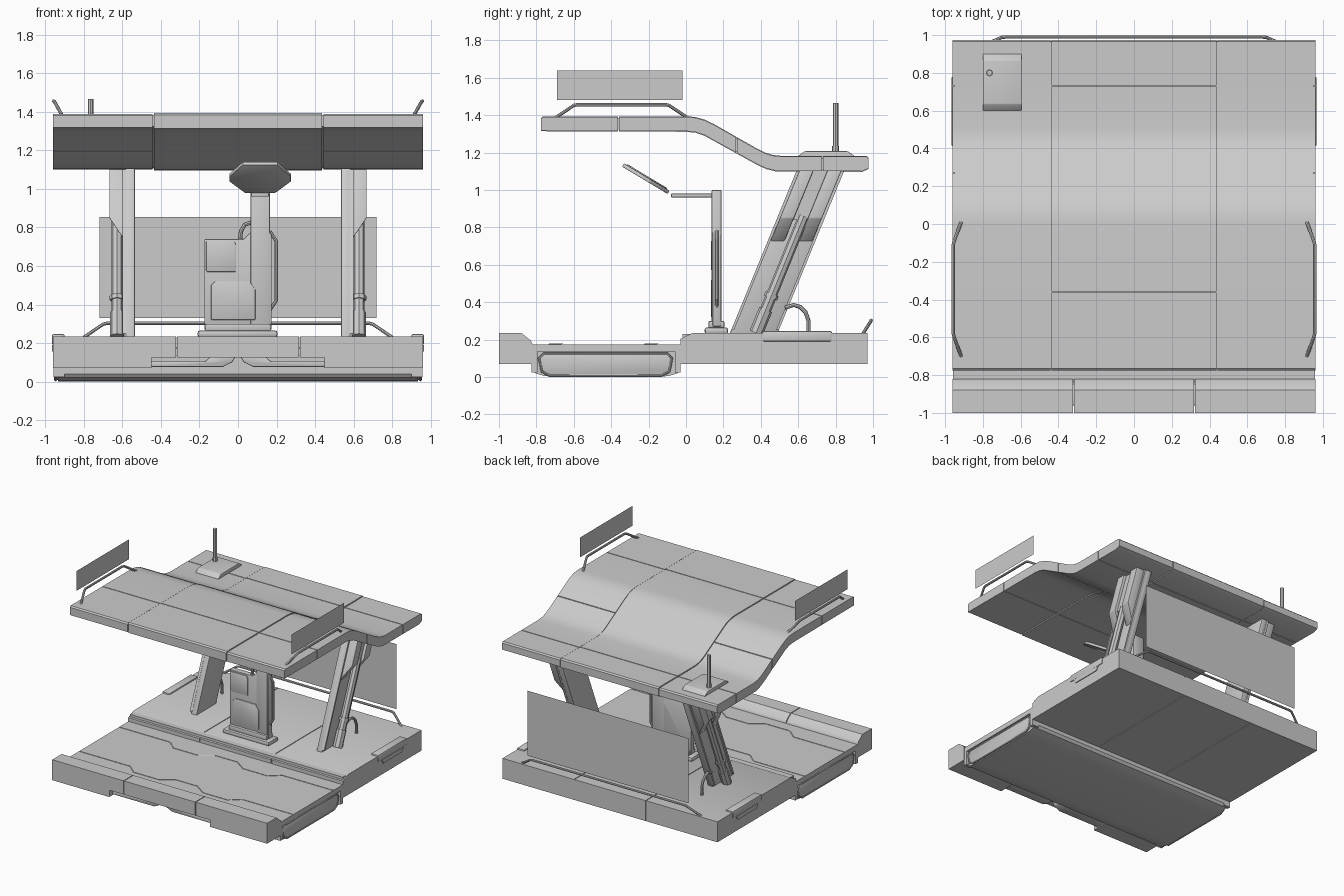
import bpy, bmesh, math
from mathutils import Vector


def prism(name, pts, axis, a, b, bevel=0.0, shear=0.0):
    """Extrude a 2D outline along an axis; shear slides y with height."""
    def place(p, t):
        u, v = p
        co = {'x': (t, u, v), 'y': (u, t, v), 'z': (u, v, t)}[axis]
        return (co[0], co[1] + shear * (co[2] - 0.235), co[2])
    bm = bmesh.new()
    lo = [bm.verts.new(place(p, a)) for p in pts]
    hi = [bm.verts.new(place(p, b)) for p in pts]
    n = len(pts)
    bm.faces.new(lo)
    bm.faces.new(hi[::-1])
    for i in range(n):
        bm.faces.new((lo[i], hi[i], hi[(i + 1) % n], lo[(i + 1) % n]))
    bmesh.ops.recalc_face_normals(bm, faces=bm.faces)
    me = bpy.data.meshes.new(name)
    bm.to_mesh(me)
    bm.free()
    ob = bpy.data.objects.new(name, me)
    bpy.context.collection.objects.link(ob)
    if bevel:
        m = ob.modifiers.new("bevel", 'BEVEL')
        m.width, m.segments, m.limit_method = bevel, 2, 'ANGLE'
    return ob


def box(name, x0, x1, y0, y1, z0, z1, bevel=0.0):
    return prism(name, [(x0, y0), (x1, y0), (x1, y1), (x0, y1)], 'z', z0, z1, bevel)


def tube(name, pts, r, cyclic=False):
    cu = bpy.data.curves.new(name, 'CURVE')
    cu.dimensions, cu.bevel_depth, cu.bevel_resolution = '3D', r, 2
    cu.use_fill_caps = True
    sp = cu.splines.new('POLY')
    sp.points.add(len(pts) - 1)
    for p, co in zip(sp.points, pts):
        p.co = (*co, 1)
    sp.use_cyclic_u = cyclic
    ob = bpy.data.objects.new(name, cu)
    bpy.context.collection.objects.link(ob)
    return ob


def sheet(name, corners):
    me = bpy.data.meshes.new(name)
    me.from_pydata(corners, [], [(0, 1, 2, 3)])
    bpy.context.collection.objects.link(bpy.data.objects.new(name, me))


G = 0.003  # half width of panel seams

# Base: low deck, rounded belly, rear platform and front bumper in three segments
prism("low_deck", [(-0.85, 0.135), (-0.85, 0.175), (0, 0.175), (0, 0.135)], 'x', -0.957, 0.957)
prism("belly", [(-0.82, 0.15), (-0.82, 0.04), (-0.805, 0.02), (-0.76, 0.006), (-0.7, 0), (-0.15, 0),
                (-0.09, 0.006), (-0.045, 0.02), (-0.03, 0.04), (-0.03, 0.15)], 'x', -0.935, 0.935)
rear = [(-0.03, 0.07), (-0.03, 0.205), (0.035, 0.235), (0.97, 0.235), (0.97, 0.07)]
for i, (x0, x1) in enumerate([(-0.96, -0.32 - G), (-0.32 + G, 0.32 - G), (0.32 + G, 0.96)]):
    prism(f"rear_platform_{i}", rear, 'x', x0, x1)
box("platform_core", -0.95, 0.95, -0.02, 0.965, 0.076, 0.23)
mid = [(-1, 0.125), (-1, 0.235), (-0.88, 0.235), (-0.83, 0.195), (-0.82, 0.175), (-0.82, 0.125)]
prism("bumper_middle", mid, 'x', -0.32 + G, 0.32 - G)
for s in (-1, 1):
    prism("bumper_side", [(y, 0.07 if z == 0.125 else z) for y, z in mid], 'x', s * 0.45, s * 0.96)
    prism("bumper_inner", mid, 'x', s * (0.32 + G), s * 0.45)
    # Bent front hook bars in the bumper notch
    prism("front_hook", [(s * x, z) for x, z in [(0.01, 0.135), (0.03, 0.1), (0.08, 0.076), (0.45, 0.076),
          (0.45, 0.105), (0.17, 0.105), (0.14, 0.135)]], 'y', -0.96, -0.84, 0.006)

    # Side pod with a rim
    pod = [(-0.73, 0.008), (-0.13, 0.008), (-0.09, 0.03), (-0.075, 0.1), (-0.1, 0.125),
           (-0.76, 0.125), (-0.785, 0.1), (-0.77, 0.03)]
    prism("side_pod", pod, 'x', s * 0.9, s * 0.95, 0.006)
    tube("pod_rim", [(s * 0.947, y, z) for y, z in pod], 0.007, True)
    for y0, y1 in ((-0.825, -0.795), (-0.06, -0.03)):
        box("pod_end", s * 0.9, s * 0.957, y0, y1, 0.025, 0.135)

    # Side step latch on the platform edge
    box("side_latch", s * 0.9, s * 0.966, 0.41, 0.78, 0.19, 0.246, 0.008)
    prism("latch_lip", [(0.46, 0.19), (0.475, 0.157), (0.715, 0.157), (0.735, 0.19)], 'x', s * 0.93, s * 0.966)

    # Leaning pillar with a wider head
    prism("pillar", [(s * x, z) for x, z in [(0.535, 0.23), (0.535, 1.12), (0.585, 1.12), (0.585, 0.23)]],
          'y', 0.235, 0.49, 0.008, 0.41)
    head = [(s * x, z) for x, z in [(0.58, 0.72), (0.58, 1.12), (0.668, 1.12), (0.668, 0.85)]]
    for y0, y1 in ((0.25, 0.325), (0.4, 0.475)):
        prism("pillar_head_cheek", head, 'y', y0, y1, 0.005, 0.41)
    prism("pillar_head_back", [(s * x, z) for x, z in [(0.58, 0.84), (0.58, 1.12), (0.645, 1.12), (0.645, 0.84)]],
          'y', 0.3, 0.42, 0, 0.41)
    for y in (0.235, 0.475):
        prism("pillar_edge_strip", [(s * x, z) for x, z in [(0.58, 0.25), (0.58, 1.1), (0.6, 1.1), (0.6, 0.25)]],
              'y', y, y + 0.015, 0, 0.41)

    # Piston outside the pillar
    lo, hi = Vector((s * 0.628, 0.375, 0.235)), Vector((s * 0.628, 0.63, 0.86))
    for nm, a, b, r in (("piston_foot", 0, 0.2, 0.037), ("piston_barrel", 0.18, 0.34, 0.03),
                        ("piston_collar", 0.3, 0.335, 0.038), ("piston_rod", 0.3, 1, 0.029)):
        tube(nm, [lo.lerp(hi, a), lo.lerp(hi, b)], r)
    # Hose behind the pillar
    tube("hose", [(s * 0.6, y, z) for y, z in [(0.53, 0.37), (0.575, 0.385), (0.61, 0.375), (0.64, 0.345),
                                                (0.655, 0.3), (0.655, 0.235)]], 0.011)

    # Roof side rail and floating sign sheet
    tube("roof_rail", [(s * 0.915, -0.7, 1.385), (s * 0.952, -0.6, 1.452), (s * 0.957, -0.58, 1.456),
                       (s * 0.957, -0.11, 1.456), (s * 0.952, -0.09, 1.452), (s * 0.915, 0.01, 1.385)], 0.009)
    sheet("roof_sign", [(s * 0.96, -0.69, 1.48), (s * 0.96, -0.02, 1.48), (s * 0.96, -0.02, 1.64), (s * 0.96, -0.69, 1.64)])

# Rear rail and rear sign sheet
tube("rear_rail", [(-0.8, 0.945, 0.23), (-0.7, 0.988, 0.298), (-0.68, 0.99, 0.303), (0.68, 0.99, 0.303),
                   (0.7, 0.988, 0.298), (0.8, 0.945, 0.23)], 0.009)
sheet("rear_sign", [(-0.72, 0.995, 0.33), (0.72, 0.995, 0.33), (0.72, 0.995, 0.855), (-0.72, 0.995, 0.855)])

# Thin zigzag trim lines on the low deck
for y in (-0.15, -0.66):
    tube("deck_trim", [(x, y + d, 0.174) for x, d in [(-0.95, 0), (-0.5, 0), (-0.42, -0.07), (-0.2, -0.07), (-0.1, 0),
                       (0.1, 0), (0.2, -0.07), (0.42, -0.07), (0.5, 0), (0.95, 0)]], 0.005)

# Roof: S-shaped shell split into panels over a slightly smaller core
TOP = [(-0.775, 1.38), (-0.765, 1.39), (0, 1.39), (0.05, 1.386), (0.1, 1.372), (0.15, 1.348), (0.38, 1.217),
       (0.42, 1.197), (0.46, 1.184), (0.51, 1.178), (0.965, 1.178), (0.975, 1.168)]
BOT = [(-0.775, 1.318), (0, 1.315), (0.05, 1.31), (0.1, 1.293), (0.38, 1.138), (0.43, 1.115), (0.48, 1.103),
       (0.94, 1.1), (0.975, 1.115)]


def height(line, y):
    for (a, za), (b, zb) in zip(line, line[1:]):
        if y <= b:
            return za + (zb - za) * (y - a) / (b - a)
    return line[-1][1]


def roof_panel(name, x0, x1, y0, y1, grow=0.0):
    def side(line, g):
        ys = [y0] + [p[0] for p in line if y0 < p[0] < y1] + [y1]
        return [(y, height(line, y) + g) for y in ys]
    return prism(name, side(BOT, -grow) + side(TOP, grow)[::-1], 'x', x0, x1)


roof_panel("roof_core", -0.95, 0.95, -0.765, 0.965, -0.006)
outer, inner = [-0.775, -0.36, 0.27, 0.73, 0.975], [-0.775, -0.36, 0.73, 0.975]
for x0, x1, cuts in ((-0.96, -0.44, outer), (-0.44, 0.44, inner), (0.44, 0.96, outer)):
    for y0, y1 in zip(cuts, cuts[1:]):
        roof_panel("roof_panel", x0 + G * (x0 > -0.9), x1 - G * (x1 < 0.9), y0 + G * (y0 > -0.7),
                   y1 - G * (y1 < 0.9), 0.004 if cuts is inner else 0)

# Antenna and its base
prism("antenna_base", [(0.6, 1.17), (0.6, 1.182), (0.635, 1.207), (0.865, 1.207), (0.9, 1.182), (0.9, 1.17)],
      'x', -0.8, -0.595, 0.004)
tube("antenna_socket", [(-0.765, 0.8, 1.2), (-0.765, 0.8, 1.235)], 0.019)
tube("antenna", [(-0.765, 0.8, 1.2), (-0.765, 0.8, 1.455), (-0.765, 0.8, 1.466)], 0.015)

# Control console: foot, column, cabinet, side handle and hose
box("console_foot", -0.21, 0.205, 0.1, 0.225, 0.23, 0.265, 0.012)
box("console_plinth", -0.17, 0.17, 0.12, 0.205, 0.26, 0.3, 0.008)
box("console_column", 0.065, 0.165, 0.137, 0.19, 0.26, 1.0, 0.006)
prism("console_cabinet", [(-0.175, 0.27), (-0.175, 0.74), (0.03, 0.74), (0.07, 0.78), (0.165, 0.78), (0.175, 0.76),
                          (0.175, 0.27)], 'y', 0.142, 0.188, 0.006)
prism("cabinet_upper_door", [(-0.165, 0.57), (-0.165, 0.73), (-0.02, 0.73), (-0.01, 0.71), (-0.01, 0.57)],
      'y', 0.134, 0.15, 0.004)
prism("cabinet_lower_door", [(-0.14, 0.32), (-0.14, 0.5), (-0.12, 0.52), (0.06, 0.52), (0.09, 0.48), (0.09, 0.32)],
      'y', 0.134, 0.15, 0.004)
tube("console_handle", [(0.165, 0.165, 0.78), (0.198, 0.165, 0.73), (0.198, 0.165, 0.42), (0.165, 0.165, 0.37)], 0.009)
tube("console_hose", [(0.01, 0.165, 0.73), (0.015, 0.165, 0.78), (0.035, 0.165, 0.815), (0.08, 0.165, 0.83)], 0.011)

# Screen arm and tilted eight-sided screen
box("screen_arm", 0.07, 0.16, -0.08, 0.19, 0.96, 0.98, 0.004)
out = [(-0.09, -0.14), (-0.16, -0.02), (-0.16, 0.03), (-0.08, 0.145), (0.08, 0.145), (0.16, 0.03), (0.16, -0.02), (0.09, -0.14)]
tilt = math.radians(-31)
for nm, k, t0, t1 in (("screen_body", 1.0, -0.014, 0.006), ("screen_glass", 0.88, 0, 0.012)):
    ob = prism(nm, [(x * k, y * k) for x, y in out], 'z', t0, t1, 0.004)
    ob.rotation_euler = (tilt, 0, 0)
    ob.location = (0.115, -0.215, 1.065)

# Turn curves into meshes, smooth the gentle edges
bpy.ops.object.select_all(action='SELECT')
bpy.context.view_layer.objects.active = bpy.data.objects["low_deck"]
bpy.ops.object.convert(target='MESH')
bpy.ops.object.shade_smooth_by_angle(angle=math.radians(30))
